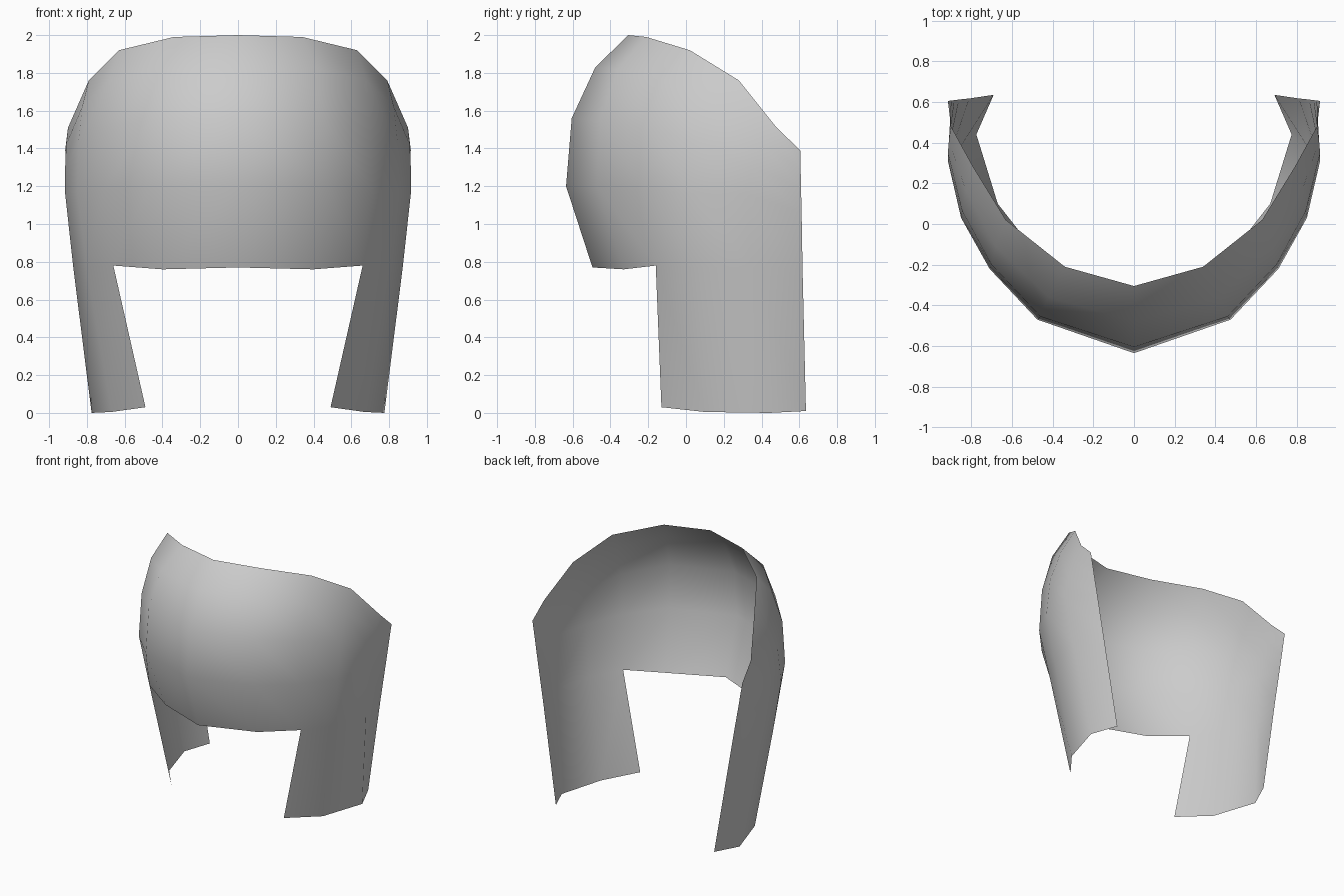
import bpy, bmesh

grey = bpy.data.materials.new("light grey")
grey.diffuse_color = (0.6, 0.6, 0.6, 1)

# Half shell: ribs from the front centre line round to the rear edge, each listed top to bottom
ribs = [
    [(0, -.305, 2.0), (0, -.48, 1.83), (0, -.605, 1.56), (0, -.635, 1.20), (0, -.495, .77)],
    [(.34, -.21, 1.99), (.42, -.36, 1.82), (.46, -.455, 1.55), (.475, -.47, 1.20), (.40, -.33, .76)],
    [(.63, .02, 1.92), (.68, -.11, 1.76), (.70, -.20, 1.51), (.71, -.22, 1.18), (.66, -.16, .78), (.49, -.13, .03)],
    [(.79, .28, 1.76), (.825, .16, 1.62), (.845, .065, 1.43), (.85, .03, 1.16), (.80, .06, .77), (.67, .10, .005)],
    [(.90, .48, 1.51), (.91, .41, 1.42), (.915, .35, 1.30), (.915, .31, 1.16), (.872, .35, .77), (.775, .44, 0)],
    [(.915, .605, 1.39), (.898, .607, 1.29), (.882, .609, 1.19), (.860, .612, 1.06), (.81, .617, .76), (.69, .635, .01)],
]

bm = bmesh.new()
grid = [[bm.verts.new(p) for p in rib] for rib in ribs]
for a, b in zip(grid, grid[1:]):
    # the front ribs stop at the opening, the side ribs run on down the cheek flap
    for i in range(min(len(a), len(b)) - 1):
        f = bm.faces.new((a[i], a[i + 1], b[i + 1], b[i]))
        f.smooth = True

mesh = bpy.data.meshes.new("head_shell")
bm.to_mesh(mesh)
bm.free()
mesh.materials.append(grey)
shell = bpy.data.objects.new("head_shell", mesh)
bpy.context.collection.objects.link(shell)

# Other half
mirror = shell.modifiers.new("mirror", 'MIRROR')
mirror.use_clip = True
mirror.merge_threshold = 0.001
